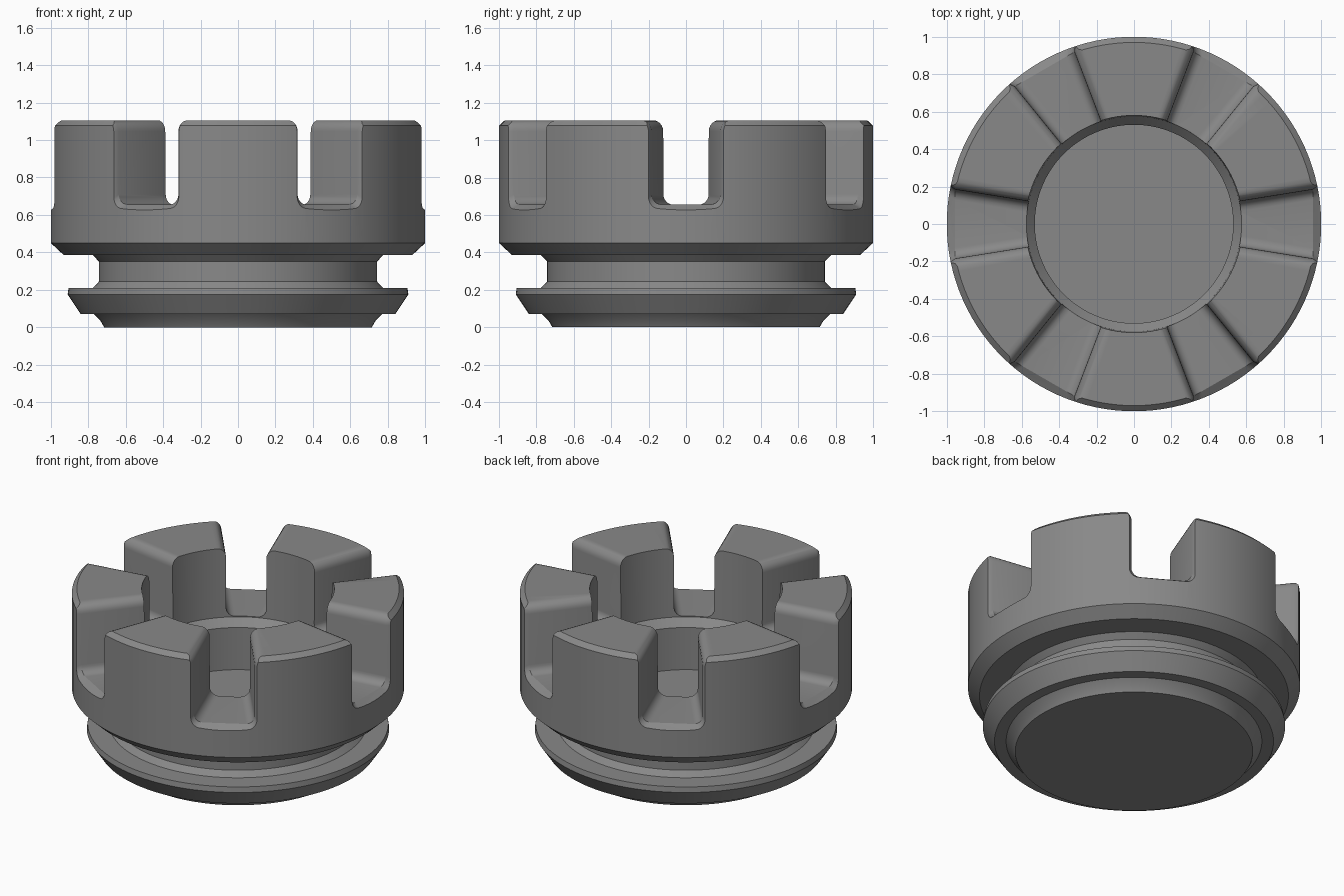
import bpy, bmesh
from math import sin, cos, pi, radians

cube = bpy.data.objects.get("Cube")
if cube:
    bpy.data.objects.remove(cube, do_unlink=True)

steel = bpy.data.materials.new("grey_steel")
steel.use_nodes = True
GREY = (0.25, 0.25, 0.25, 1)
steel.diffuse_color = GREY
steel.node_tree.nodes["Principled BSDF"].inputs["Base Color"].default_value = GREY

SEG = 120
TOP = 1.105


def make_object(name, bm):
    bmesh.ops.recalc_face_normals(bm, faces=bm.faces)
    mesh = bpy.data.meshes.new(name)
    bm.to_mesh(mesh)
    bm.free()
    mesh.materials.append(steel)
    obj = bpy.data.objects.new(name, mesh)
    bpy.context.collection.objects.link(obj)
    return obj


def lathe(name, profile):
    """Closed solid of revolution from (radius, height) points."""
    bm = bmesh.new()
    rings = [[bm.verts.new((r * cos(2 * pi * i / SEG), r * sin(2 * pi * i / SEG), z))
              for i in range(SEG)] for r, z in profile]
    for a, b in zip(rings, rings[1:]):
        for i in range(SEG):
            j = (i + 1) % SEG
            bm.faces.new((a[i], a[j], b[j], b[i]))
    bm.faces.new(rings[0])
    bm.faces.new(rings[-1])
    return make_object(name, bm)


def slot_section(w, floor):
    """U-shaped slot outline with filleted floor and flared, rounded top."""
    fillet, flare = 0.055, 0.06
    half = []
    for k in range(7):
        a = radians(15 * k)
        half.append((w - fillet + fillet * sin(a), floor + fillet - fillet * cos(a)))
    last = radians(75)
    base = TOP - flare * sin(last)
    for k in range(6):
        a = radians(15 * k)
        half.append((w + flare * (1 - cos(a)), base + flare * sin(a)))
    y, z = half[-1]
    half.append((y + 0.05 * sin(last), z + 0.05 * cos(last)))
    half.append((y + 0.05, z + 0.1))
    return [(-y, z) for y, z in reversed(half)] + half


def slot_cutters():
    # distance from axis, half width, floor height
    stations = [(0.35, 0.087, 0.655), (0.955, 0.184, 0.655), (1.06, 0.255, 0.589)]
    bm = bmesh.new()
    for n in range(6):
        c, s = cos(n * pi / 3), sin(n * pi / 3)
        loops = [[bm.verts.new((d * c - y * s, d * s + y * c, z))
                  for y, z in slot_section(w, f)] for d, w, f in stations]
        count = len(loops[0])
        for a, b in zip(loops, loops[1:]):
            for i in range(count):
                j = (i + 1) % count
                bm.faces.new((a[i], a[j], b[j], b[i]))
        bm.faces.new(loops[0])
        bm.faces.new(loops[-1])
    return make_object("slot_cutters", bm)


# Turned body: foot, flange, groove, collar, crown and blind bore
body = lathe("castle_nut_body", [
    (0.715, 0), (0.735, 0.035), (0.77, 0.07), (0.84, 0.07),
    (0.91, 0.175), (0.905, 0.21), (0.775, 0.21), (0.742, 0.245),
    (0.742, 0.35), (0.775, 0.385), (0.93, 0.385), (1, 0.45),
    (1, 1.077), (0.97, TOP), (0.58, TOP), (0.575, 0.65),
    (0.53, 0.6), (0.53, 0.32)])

# Six radial slots leave the crown teeth
cutters = slot_cutters()
mod = body.modifiers.new("slots", 'BOOLEAN')
mod.operation = 'DIFFERENCE'
mod.solver = 'EXACT'
mod.object = cutters
bpy.context.view_layer.objects.active = body
for o in bpy.context.selected_objects:
    o.select_set(False)
body.select_set(True)
bpy.ops.object.modifier_apply(modifier=mod.name)
bpy.data.objects.remove(cutters, do_unlink=True)
bpy.ops.object.shade_smooth_by_angle(angle=radians(25))
